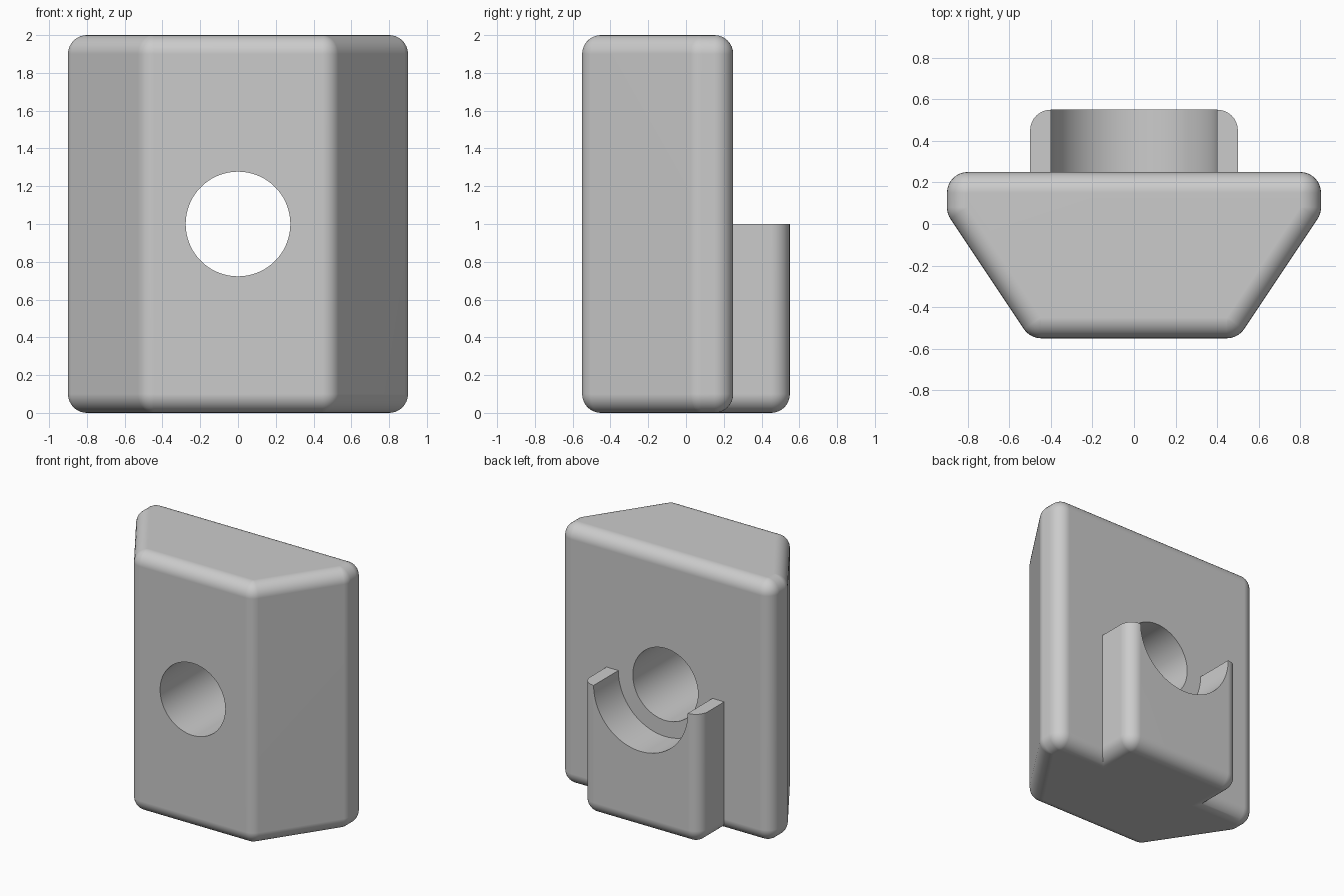
import bpy, bmesh, math
from mathutils import Vector

if "Cube" in bpy.data.objects:
    bpy.data.objects.remove(bpy.data.objects["Cube"])

R = 0.1      # fillet radius
N = 8        # segments per fillet


def filleted_prism(name, outline, z0, z1, round_top=True):
    """Prism over a counter-clockwise convex outline with rolled fillets."""
    pts = [Vector(p) for p in outline]
    corners = []
    for i, p in enumerate(pts):
        a, b = p - pts[i - 1], pts[(i + 1) % len(pts)] - p
        n1 = Vector((a.y, -a.x)).normalized()
        n2 = Vector((b.y, -b.x)).normalized()
        centre = p - R * (n1 + n2) / (1 + n1.dot(n2))
        start = math.atan2(n1.y, n1.x)
        turn = math.acos(max(-1, min(1, n1.dot(n2))))
        corners.append((centre, start, turn))

    steps = [math.pi / 2 * k / N for k in range(N + 1)]
    levels = [(z0 + R * (1 - math.sin(t)), R * math.cos(t)) for t in reversed(steps)]
    if round_top:
        levels += [(z1 - R * (1 - math.sin(t)), R * math.cos(t)) for t in steps]
    else:
        levels.append((z1, R))

    bm = bmesh.new()
    rings = []
    for z, r in levels:
        ring = []
        for c, start, turn in corners:
            for k in range(N + 1):
                a = start + turn * k / N
                ring.append(bm.verts.new((c.x + r * math.cos(a), c.y + r * math.sin(a), z)))
        rings.append(ring)
    for lo, hi in zip(rings, rings[1:]):
        for i in range(len(lo)):
            j = (i + 1) % len(lo)
            bm.faces.new((lo[i], lo[j], hi[j], hi[i]))
    bm.faces.new(rings[0][::-1])
    bm.faces.new(rings[-1])
    bmesh.ops.remove_doubles(bm, verts=bm.verts[:], dist=1e-5)
    bmesh.ops.recalc_face_normals(bm, faces=bm.faces[:])
    me = bpy.data.meshes.new(name)
    bm.to_mesh(me)
    bm.free()
    ob = bpy.data.objects.new(name, me)
    bpy.context.collection.objects.link(ob)
    return ob


def cylinder_y(name, radius):
    bpy.ops.mesh.primitive_cylinder_add(vertices=96, radius=radius, depth=3,
                                        location=(0, 0, 1), rotation=(math.pi / 2, 0, 0))
    ob = bpy.context.object
    ob.name = name
    ob.hide_render = True
    return ob


def activate(ob):
    bpy.ops.object.select_all(action='DESELECT')
    ob.select_set(True)
    bpy.context.view_layer.objects.active = ob


def combine(ob, other, operation):
    activate(ob)
    m = ob.modifiers.new("combine", 'BOOLEAN')
    m.operation, m.solver, m.object = operation, 'EXACT', other
    bpy.ops.object.modifier_apply(modifier=m.name)
    bpy.data.objects.remove(other, do_unlink=True)


# wedge-shaped block
block = filleted_prism("wedge_block", [(-0.5, -0.55), (0.5, -0.55), (0.9, 0.05),
                                       (0.9, 0.25), (-0.9, 0.25), (-0.9, 0.05)], 0, 2)

# rear tab with half-round cradle in its top
tab = filleted_prism("rear_tab", [(-0.5, -0.1), (0.5, -0.1), (0.5, 0.55), (-0.5, 0.55)],
                     0, 1, round_top=False)
combine(tab, cylinder_y("cradle_cutter", 0.4), 'DIFFERENCE')
combine(block, tab, 'UNION')

# through hole
combine(block, cylinder_y("hole_cutter", 0.277), 'DIFFERENCE')

# colour and shading
grey = bpy.data.materials.new("plain grey")
grey.diffuse_color = (0.6, 0.6, 0.6, 1)
grey.use_nodes = True
grey.node_tree.nodes["Principled BSDF"].inputs["Base Color"].default_value = grey.diffuse_color
block.data.materials.clear()
block.data.materials.append(grey)
for p in block.data.polygons:
    p.material_index = 0
activate(block)
bpy.ops.object.shade_smooth_by_angle(angle=math.radians(30))
wn = block.modifiers.new("flat_face_normals", 'WEIGHTED_NORMAL')
wn.keep_sharp = True
